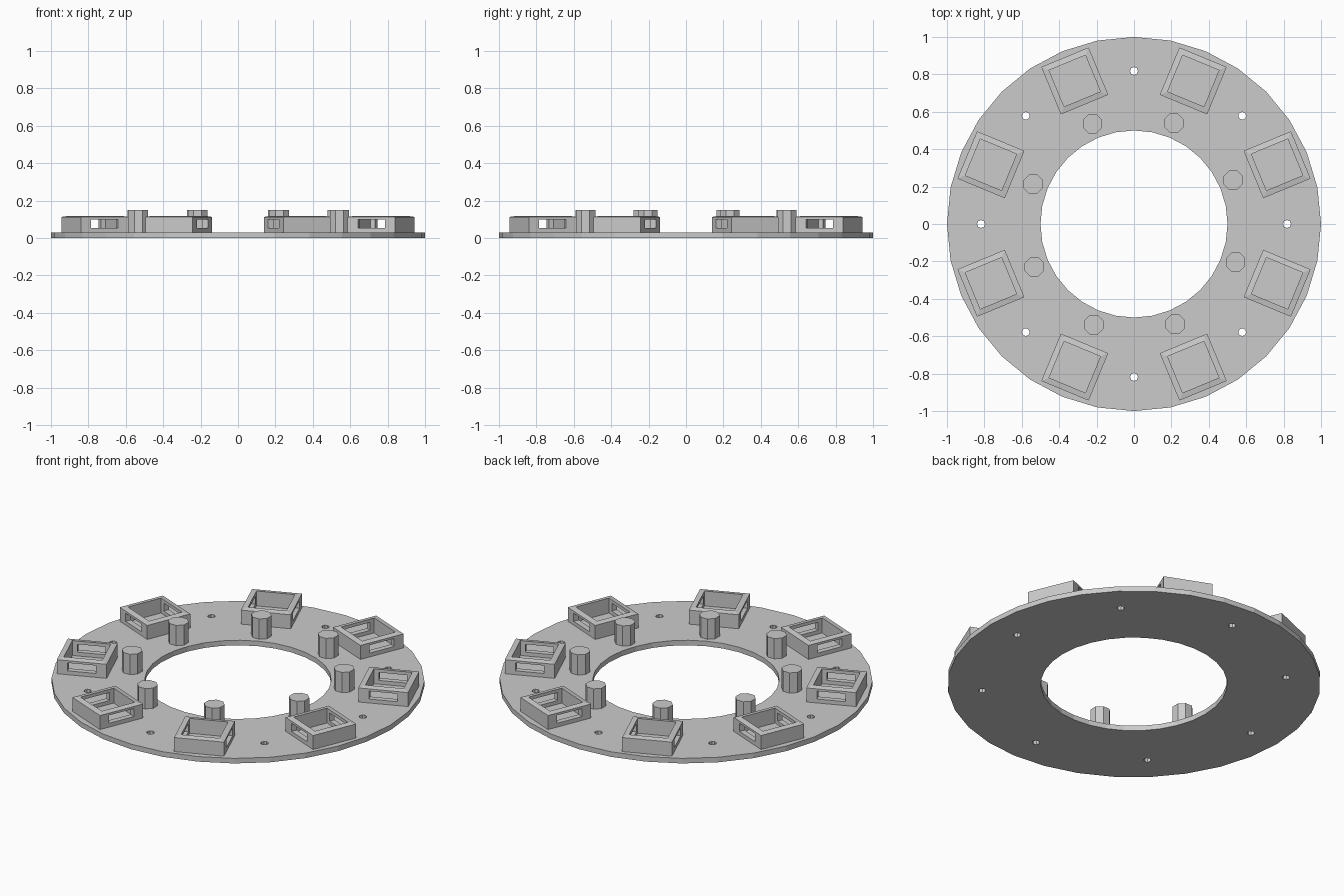
import bpy
import bmesh
from math import cos, sin, pi, radians
from mathutils import Matrix, Vector

if "Cube" in bpy.data.objects:
    bpy.data.objects.remove(bpy.data.objects["Cube"], do_unlink=True)

PLATE_TOP = 0.03

grey = bpy.data.materials.new("light_grey")
grey.use_nodes = True
colour = (0.6, 0.6, 0.6, 1)
grey.diffuse_color = colour
grey.node_tree.nodes["Principled BSDF"].inputs["Base Color"].default_value = colour


def finish(bm, name):
    """Turn a bmesh into a flat shaded grey mesh."""
    bmesh.ops.recalc_face_normals(bm, faces=bm.faces)
    mesh = bpy.data.meshes.new(name)
    bm.to_mesh(mesh)
    bm.free()
    mesh.materials.append(grey)
    return mesh


def place(mesh, name, location=(0, 0, 0), turn=0):
    obj = bpy.data.objects.new(name, mesh)
    obj.location = location
    obj.rotation_euler.z = turn
    bpy.context.collection.objects.link(obj)


def polar(radius, angle, z=0):
    return Vector((radius * cos(angle), radius * sin(angle), z))


def add_loop(bm, centre, radius, sides):
    """Closed loop of edges around a centre point."""
    verts = [bm.verts.new(centre + polar(radius, 2 * pi * i / sides)) for i in range(sides)]
    return [bm.edges.new((verts[i - 1], verts[i])) for i in range(sides)]


# Ring plate with a ring of bolt holes
bm = bmesh.new()
edges = add_loop(bm, Vector(), 1, 32) + add_loop(bm, Vector(), 0.5, 32)
for i in range(8):
    edges += add_loop(bm, polar(0.818, i * pi / 4), 0.021, 8)
bmesh.ops.triangle_fill(bm, edges=edges, use_beauty=True, normal=(0, 0, 1))
top = bmesh.ops.extrude_face_region(bm, geom=bm.faces[:], use_keep_orig=True)["geom"]
bmesh.ops.translate(bm, vec=(0, 0, PLATE_TOP),
                    verts=[g for g in top if isinstance(g, bmesh.types.BMVert)])
place(finish(bm, "ring_plate"), "ring_plate")


# Open-topped square housing with a window through two opposite walls
def housing_mesh():
    bm = bmesh.new()
    low, high, width = 0.02, 0.113, 0.274
    bmesh.ops.create_cube(bm, size=1, matrix=Matrix.Translation((0, 0, (low + high) / 2))
                          @ Matrix.Diagonal((width, width, high - low, 1)))
    bm.normal_update()
    # Pocket, with the rim rising slightly towards it
    cap = max(bm.faces, key=lambda f: f.calc_center_median().z)
    bmesh.ops.inset_region(bm, faces=[cap], thickness=0.045)
    for v in cap.verts:
        v.co.z += 0.006
    floor = bmesh.ops.extrude_discrete_faces(bm, faces=[cap])["faces"][0]
    for v in floor.verts:
        v.co.z = PLATE_TOP + 0.001
    bm.normal_update()
    # Windows join each outer wall face to the pocket face behind it
    for side in (-1, 1):
        walls = [f for f in bm.faces if abs(f.normal.y) > 0.9
                 and f.calc_center_median().y * side > 0.08]
        rims = []
        for f in walls:
            bmesh.ops.inset_individual(bm, faces=[f], thickness=0.01)
            middle = f.calc_center_median().z
            for v in f.verts:
                v.co.x = 0.078 if v.co.x > 0 else -0.078
                v.co.z = 0.1 if v.co.z > middle else 0.053
            rims += f.edges[:]
        bmesh.ops.delete(bm, geom=walls, context="FACES_ONLY")
        bmesh.ops.bridge_loops(bm, edges=rims)
    return finish(bm, "housing")


housing = housing_mesh()
for i in range(8):
    angle = radians(22.5 + 45 * i)
    place(housing, f"housing_{i + 1}", polar(0.828, angle), angle)

# Eight-sided posts around the inner edge, spaced a little unevenly
bm = bmesh.new()
bmesh.ops.create_cone(bm, cap_ends=True, segments=8, radius1=0.056, radius2=0.056, depth=0.13,
                      matrix=Matrix.Translation((0, 0, 0.085)) @ Matrix.Rotation(pi / 8, 4, "Z"))
post = finish(bm, "post")
for i, angle in enumerate((23.9, 68.5, 112.5, 158.4, 203.3, 248.2, 292.4, 339.4)):
    place(post, f"post_{i + 1}", polar(0.58, radians(angle)))
